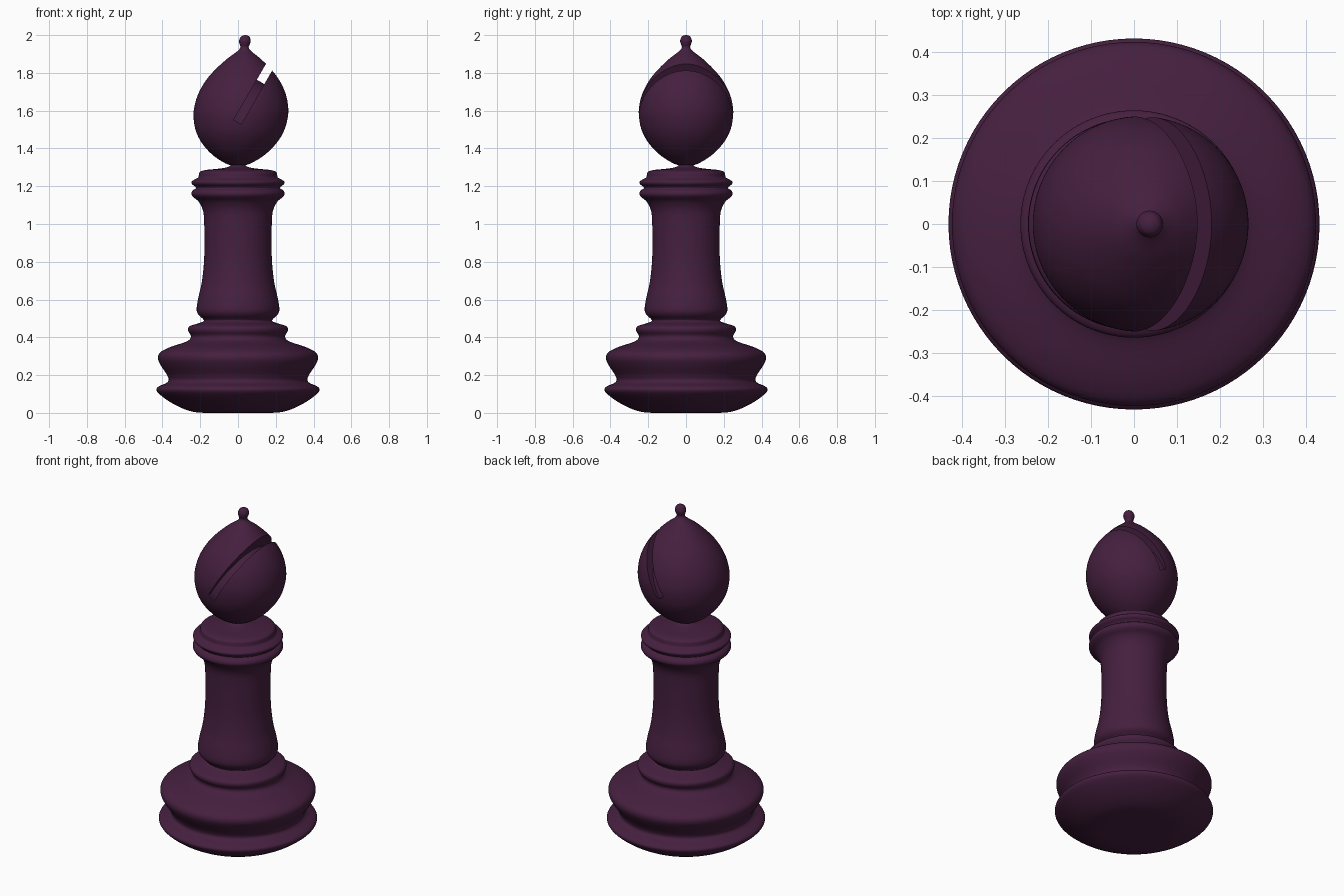
import bpy, bmesh, math
from mathutils import Vector, Matrix

if "Cube" in bpy.data.objects:
    bpy.data.objects.remove(bpy.data.objects["Cube"])

plum = bpy.data.materials.new("plum")
plum.diffuse_color = (0.06, 0.014, 0.05, 1)
plum.use_nodes = True
plum.node_tree.nodes["Principled BSDF"].inputs["Base Color"].default_value = plum.diffuse_color


def smooth_profile(pts, steps):
    """Catmull-Rom curve through (radius, z) points."""
    p = [Vector(q) for q in pts]
    p = [p[0]] + p + [p[-1]]
    out = []
    for a, b, c, d in zip(p, p[1:], p[2:], p[3:]):
        for i in range(steps):
            t = i / steps
            out.append(0.5 * (2 * b + (c - a) * t + (2 * a - 5 * b + 4 * c - d) * t * t
                              + (3 * b - a - 3 * c + d) * t ** 3))
    out.append(p[-1])
    return [(max(q.x, 0), q.y) for q in out]


def make_object(name, bm):
    bmesh.ops.recalc_face_normals(bm, faces=bm.faces)
    mesh = bpy.data.meshes.new(name)
    bm.to_mesh(mesh)
    bm.free()
    ob = bpy.data.objects.new(name, mesh)
    bpy.context.collection.objects.link(ob)
    mesh.materials.append(plum)
    return ob


def lathe(name, pts, steps=4, sides=96, lean=0, z0=0):
    bm = bmesh.new()
    vs = [bm.verts.new((r, 0, z)) for r, z in smooth_profile(pts, steps)]
    es = [bm.edges.new(e) for e in zip(vs, vs[1:])]
    bmesh.ops.spin(bm, geom=vs + es, cent=(0, 0, 0), axis=(0, 0, 1),
                   angle=2 * math.pi, steps=sides)
    bmesh.ops.remove_doubles(bm, verts=bm.verts, dist=0.0002)
    for v in bm.verts:
        v.co.x += lean * (v.co.z - z0)
    return make_object(name, bm)


def smooth(ob):
    bpy.ops.object.select_all(action='DESELECT')
    ob.select_set(True)
    bpy.context.view_layer.objects.active = ob
    bpy.ops.object.shade_smooth_by_angle(angle=math.radians(40))


# Turned body: base, shaft and collar in one profile
body = lathe("turned_body", [
    (0, 0), (0.12, 0), (0.22, 0.003), (0.29, 0.022), (0.36, 0.058), (0.415, 0.098),
    (0.432, 0.122), (0.42, 0.14), (0.38, 0.158), (0.367, 0.175), (0.378, 0.205),
    (0.408, 0.25), (0.424, 0.288), (0.412, 0.32), (0.36, 0.348), (0.285, 0.373),
    (0.255, 0.39), (0.25, 0.41), (0.264, 0.435), (0.257, 0.458), (0.21, 0.474),
    (0.182, 0.485), (0.185, 0.497), (0.21, 0.52), (0.219, 0.55), (0.21, 0.61),
    (0.192, 0.69), (0.18, 0.80), (0.178, 0.92), (0.18, 1.03), (0.188, 1.08),
    (0.21, 1.12), (0.238, 1.143), (0.247, 1.16), (0.24, 1.178), (0.224, 1.188),
    (0.226, 1.197), (0.242, 1.21), (0.245, 1.224), (0.23, 1.236), (0.211, 1.246),
    (0.207, 1.262), (0.201, 1.276), (0.17, 1.286), (0.10, 1.293), (0.055, 1.301),
    (0.036, 1.313)])

# Leaning egg-shaped head with a knob on top
head = lathe("head", [
    (0, 1.308), (0.036, 1.311), (0.075, 1.325), (0.138, 1.366), (0.195, 1.425),
    (0.233, 1.492), (0.25, 1.57), (0.246, 1.635), (0.227, 1.70), (0.19, 1.767),
    (0.141, 1.825), (0.087, 1.876), (0.045, 1.908), (0.027, 1.925), (0.022, 1.938),
    (0.027, 1.952), (0.031, 1.97), (0.024, 1.99), (0.012, 1.998), (0, 2.0)],
    steps=5, lean=0.055, z0=1.308)

# Slot cutter: half ring slab whose inner arch is the slot floor
N, half = 48, 0.023
up = Vector((0.5, 0, 0.866))
side = Vector((0.866, 0, -0.5))
start = Vector((-0.003, 0, 1.54))
bm = bmesh.new()
rings = []
for i in range(N + 1):
    a = math.pi * i / N
    ring = []
    for ry, rs, w in ((0.232, 0.245, -half), (0.232, 0.245, half),
                      (0.5, 0.5, half), (0.5, 0.5, -half)):
        co = start + up * (rs * math.sin(a)) + side * w
        co.y = ry * math.cos(a)
        ring.append(bm.verts.new(co))
    rings.append(ring)
for r, s in zip(rings, rings[1:]):
    for k in range(4):
        bm.faces.new((r[k], r[(k + 1) % 4], s[(k + 1) % 4], s[k]))
bm.faces.new(rings[0])
bm.faces.new(rings[-1])
cutter = make_object("slot_cutter", bm)
cutter.hide_render = True
cutter.hide_set(True)

smooth(body)
smooth(head)
cut = head.modifiers.new("slot", 'BOOLEAN')
cut.operation = 'DIFFERENCE'
cut.solver = 'EXACT'
cut.object = cutter
# Run the cut before the smoothing
head.modifiers.move(len(head.modifiers) - 1, 0)
